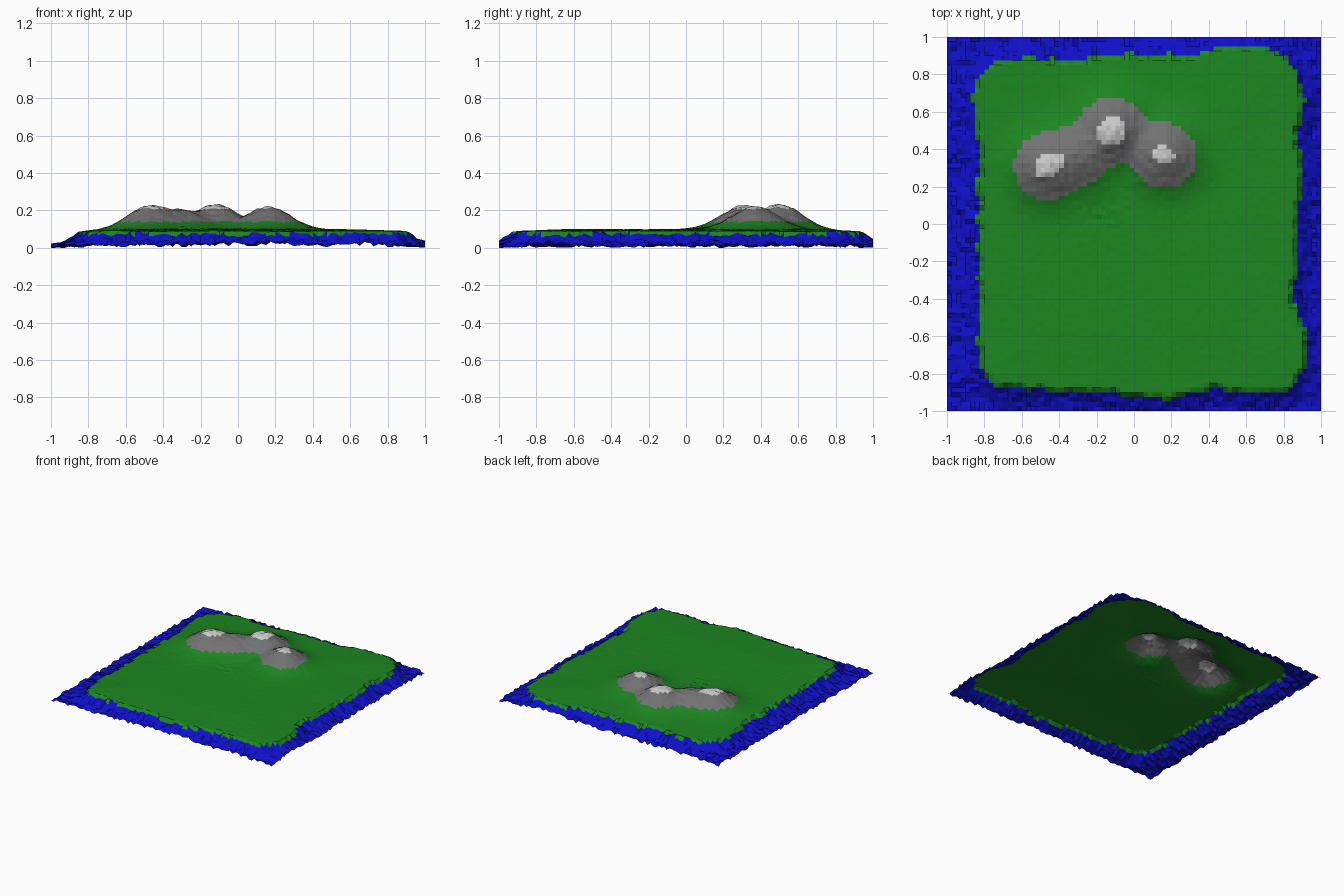
import bpy, bmesh, math, random
from mathutils import Vector, noise

if "Cube" in bpy.data.objects:
    bpy.data.objects.remove(bpy.data.objects["Cube"])

random.seed(4)
N = 80                      # grid cells per side
PEAKS = [(-0.47, 0.31, 0.128), (-0.30, 0.37, 0.105),
         (-0.12, 0.50, 0.132), (0.16, 0.37, 0.120)]
# coastline offsets along each side: (position, distance from centre)
WEST = [(-1, .81), (-.8, .82), (-.4, .82), (0, .83), (.4, .82), (.6, .85), (.8, .85), (1, .82)]
EAST = [(-1, .86), (-.75, .92), (-.55, .90), (-.4, .84), (-.2, .87), (0, .87), (.3, .90),
        (.5, .86), (.6, .90), (.8, .88), (1, .85)]
NORTH = [(-1, .80), (-.8, .84), (-.6, .89), (-.3, .86), (-.1, .90), (.3, .90), (.5, .94),
         (.7, .94), (.83, .90), (1, .85)]
SOUTH = [(-1, .82), (-.7, .87), (-.4, .88), (-.1, .90), (.2, .93), (.4, .87), (.6, .90),
         (.8, .89), (1, .86)]


def interp(table, t):
    for (a, va), (b, vb) in zip(table, table[1:]):
        if t <= b:
            return va + (vb - va) * (t - a) / (b - a)
    return table[-1][1]


def coast_distance(x, y):
    """Positive inland, negative at sea, with rounded corners."""
    dx = (interp(EAST, y) - x) if x > 0 else (interp(WEST, y) + x)
    dy = (interp(NORTH, x) - y) if y > 0 else (interp(SOUTH, x) + y)
    r = 0.13
    if dx < r and dy < r:
        return r - math.hypot(r - dx, r - dy)
    return min(dx, dy)


def height(x, y):
    d = coast_distance(x, y) + 0.012 * noise.noise(Vector((x * 14, y * 14, 3)))
    if d < 0:               # seabed slope and choppy water
        z = 0.012 + 0.062 * math.exp(-((-d / 0.065) ** 1.5))
        return max(0.0, z + random.uniform(-0.014, 0.012))
    z = 0.088 + 0.01 * min(1, d / 0.3)
    z += 0.004 * noise.noise(Vector((x * 3, y * 3, 0))) + random.uniform(-0.001, 0.001)
    # mountains blended together
    hill = sum((a * math.exp(-((x - px) ** 2 + (y - py) ** 2) / 0.0288)) ** 3
               for px, py, a in PEAKS) ** (1 / 3)
    rough = math.exp(-((x + 0.15) ** 2 / 0.02 + (y - 0.05) ** 2 / 0.008))
    return z + hill + random.uniform(-1, 1) * (0.004 * rough + 0.05 * hill)


P = [[Vector((-1 + 2 * i / N, -1 + 2 * j / N, 0)) for j in range(N + 1)] for i in range(N + 1)]
for row in P:
    for p in row:
        p.z = height(p.x, p.y)

# terrain bands: name, lowest face height, colour
BANDS = [("sea", -1, (0.005, 0.005, 0.60, 1)),
         ("grassland", 0.073, (0.012, 0.24, 0.015, 1)),
         ("mountain_rock", 0.139, (0.17, 0.17, 0.17, 1)),
         ("snow_caps", 0.207, (0.70, 0.70, 0.70, 1))]


def build_band(name, low, high, color):
    bm = bmesh.new()
    cache = {}

    def vert(i, j):
        if (i, j) not in cache:
            cache[i, j] = bm.verts.new(P[i][j])
        return cache[i, j]

    for i in range(N):
        for j in range(N):
            quad = [(i, j), (i + 1, j), (i + 1, j + 1), (i, j + 1)]
            z = sum(P[a][b].z for a, b in quad) / 4
            if low <= z < high:
                bm.faces.new([vert(a, b) for a, b in quad])
    mesh = bpy.data.meshes.new(name)
    bm.to_mesh(mesh)
    bm.free()
    mat = bpy.data.materials.new(name)
    mat.diffuse_color = color
    mat.use_nodes = True
    mat.node_tree.nodes["Principled BSDF"].inputs["Base Color"].default_value = mat.diffuse_color
    mesh.materials.append(mat)
    bpy.context.collection.objects.link(bpy.data.objects.new(name, mesh))


for k, (name, low, color) in enumerate(BANDS):
    top = BANDS[k + 1][1] if k + 1 < len(BANDS) else 9
    build_band(name, low, top, color)
